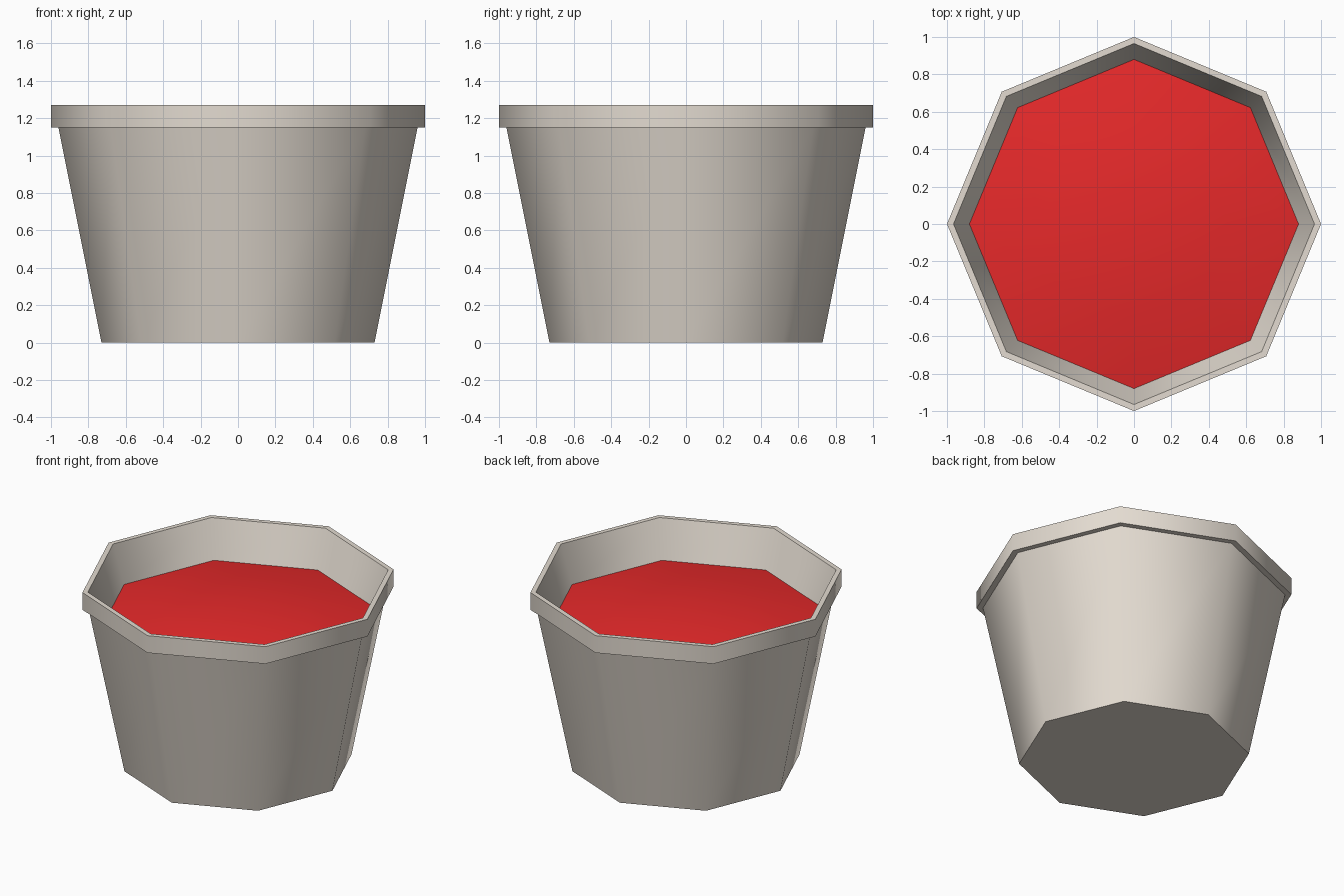
import bpy, bmesh, math

if "Cube" in bpy.data.objects:
    bpy.data.objects.remove(bpy.data.objects["Cube"])

SIDES = 8


def material(name, rgb):
    m = bpy.data.materials.new(name)
    m.diffuse_color = (*rgb, 1)
    m.use_nodes = True
    m.node_tree.nodes["Principled BSDF"].inputs["Base Color"].default_value = m.diffuse_color
    return m


def lathe(name, profile, mat, cap_start=False, apex=None):
    """Revolve (radius, z) points, ordered up the outside, into an octagonal part."""
    bm = bmesh.new()
    rings = [[bm.verts.new((r * math.cos(i * math.tau / SIDES),
                            r * math.sin(i * math.tau / SIDES), z))
              for i in range(SIDES)] for r, z in profile]
    for a, b in zip(rings, rings[1:]):
        for i in range(SIDES):
            j = (i + 1) % SIDES
            bm.faces.new((a[i], a[j], b[j], b[i]))
    if cap_start:
        bm.faces.new(rings[0][::-1])
    if apex is not None:
        top = bm.verts.new((0, 0, apex))
        for i in range(SIDES):
            bm.faces.new((rings[-1][i], rings[-1][(i + 1) % SIDES], top))
    mesh = bpy.data.meshes.new(name)
    bm.to_mesh(mesh)
    bm.free()
    mesh.materials.append(mat)
    obj = bpy.data.objects.new(name, mesh)
    bpy.context.collection.objects.link(obj)
    # smooth round the octagon, sharp at rim and base
    bpy.ops.object.select_all(action='DESELECT')
    obj.select_set(True)
    bpy.context.view_layer.objects.active = obj
    bpy.ops.object.shade_smooth_by_angle(angle=math.radians(50))
    return obj


grey = material("warm grey", (0.77, 0.71, 0.635))
red = material("red", (0.83, 0.023, 0.024))

# Tapered pot with overhanging rim and sloped inner wall
lathe("pot", [(0.73, 0), (0.96, 1.15), (1.0, 1.15), (1.0, 1.27),
              (0.965, 1.27), (0.88, 1.01)], grey, cap_start=True)

# Gently domed red filling
lathe("filling", [(0.88, 1.01), (0.5, 1.08)], red, apex=1.105)
